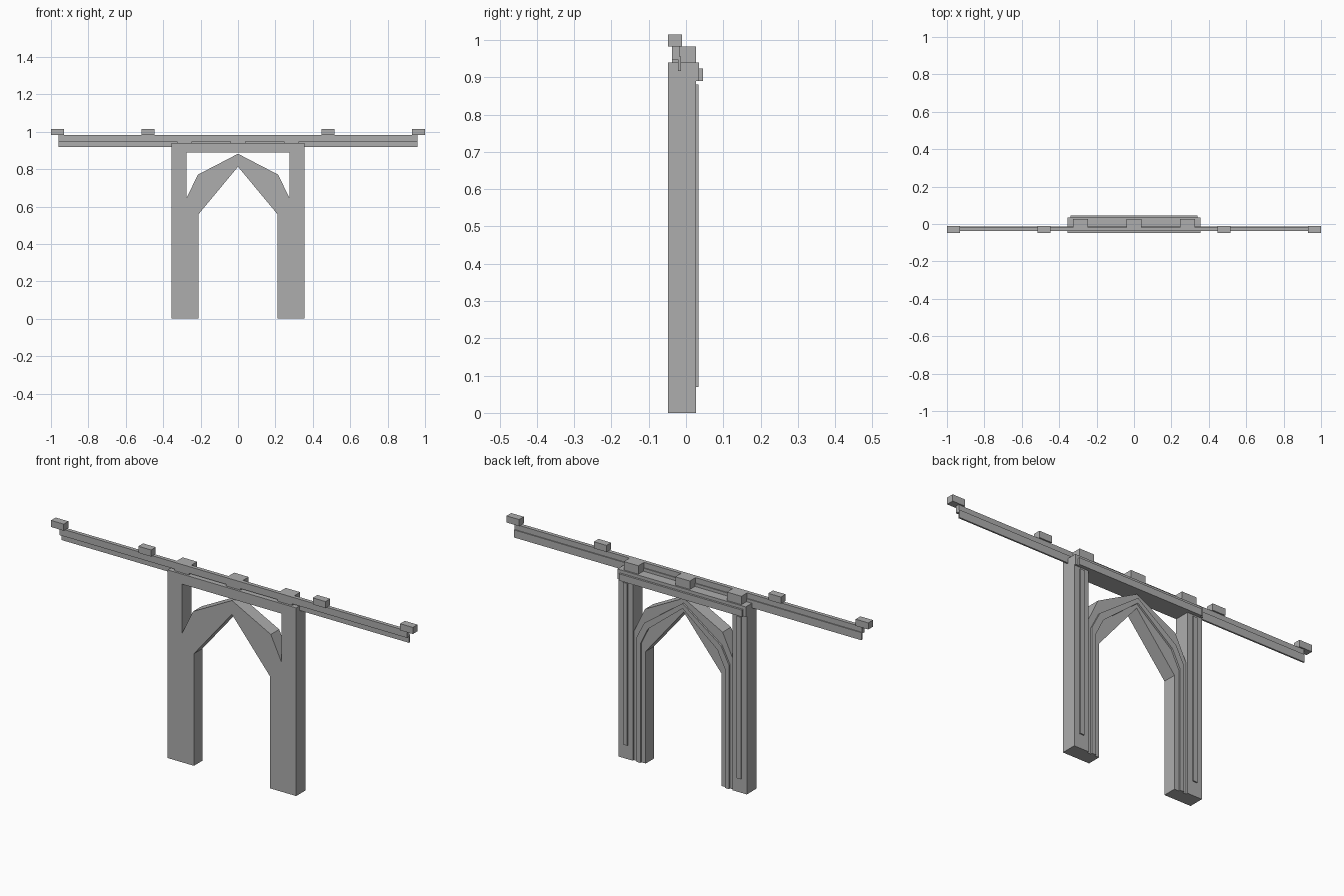
import bpy, bmesh

if "Cube" in bpy.data.objects:
    bpy.data.objects.remove(bpy.data.objects["Cube"])

mat = bpy.data.materials.new("plain grey")
mat.diffuse_color = (0.42, 0.42, 0.42, 1)
mat.use_nodes = True
mat.node_tree.nodes["Principled BSDF"].inputs["Base Color"].default_value = mat.diffuse_color


def prism(name, outline, y0, y1):
    """Extrude an outline in the xz plane from y0 to y1."""
    bm = bmesh.new()
    face = bm.faces.new([bm.verts.new((x, y0, z)) for x, z in outline])
    ext = bmesh.ops.extrude_face_region(bm, geom=[face])
    new = [v for v in ext["geom"] if isinstance(v, bmesh.types.BMVert)]
    bmesh.ops.translate(bm, verts=new, vec=(0, y1 - y0, 0))
    bmesh.ops.recalc_face_normals(bm, faces=bm.faces)
    mesh = bpy.data.meshes.new(name)
    bm.to_mesh(mesh)
    bm.free()
    mesh.materials.append(mat)
    obj = bpy.data.objects.new(name, mesh)
    bpy.context.collection.objects.link(obj)
    return obj


def box(name, x0, x1, y0, y1, z0, z1):
    return prism(name, [(x0, z0), (x1, z0), (x1, z1), (x0, z1)], y0, y1)


def mirrored(right):
    """Close a half outline or ribbon by reflecting it across x = 0."""
    return right + [(-x, z) for x, z in reversed(right) if x > 0]


FRONT = -0.048

# Posts, with a raised strip down the back of each
for side, s in (("right", 1), ("left", -1)):
    a, b = sorted((0.275 * s, 0.355 * s))
    box(side + "_post", a, b, FRONT, 0.027, 0, 0.89)
    a, b = sorted((0.302 * s, 0.326 * s))
    box(side + "_post_strip", a, b, 0.027, 0.033, 0.07, 0.88)

# Pointed arch between the posts
outer = [(0.275, 0), (0.275, 0.645), (0.215, 0.77), (0, 0.882)]
inner = [(0.21, 0), (0.21, 0.56), (0, 0.813)]
prism("arch", mirrored(outer) + mirrored(inner)[::-1], FRONT, 0.018)

# Rib following the middle of the arch on its back
rib_outer = [(0.256, 0), (0.256, 0.62), (0.212, 0.705), (0, 0.859)]
rib_inner = [(0.234, 0), (0.234, 0.595), (0.192, 0.68), (0, 0.834)]
prism("arch_rib", mirrored(rib_outer) + mirrored(rib_inner)[::-1], 0.018, 0.027)

# Lintel and its back moulding
box("lintel", -0.355, 0.355, FRONT, 0.035, 0.89, 0.94)
box("lintel_moulding", -0.34, 0.34, 0.035, 0.045, 0.89, 0.924)

# Bearing blocks on the lintel
for i, x in enumerate((-0.285, 0, 0.285)):
    box(f"bearing_block_{i}", x - 0.04, x + 0.04, -0.037, 0.027, 0.94, 0.982)

# Long stepped rail
box("upper_rail", -0.96, 0.96, -0.037, -0.018, 0.948, 0.982)
box("lower_rail", -0.96, 0.96, -0.021, -0.013, 0.917, 0.955)

# Caps along the rail
for i, x in enumerate((-0.965, -0.482, 0.482, 0.965)):
    box(f"rail_cap_{i}", x - 0.035, x + 0.035, FRONT, -0.011, 0.982, 1.015)
